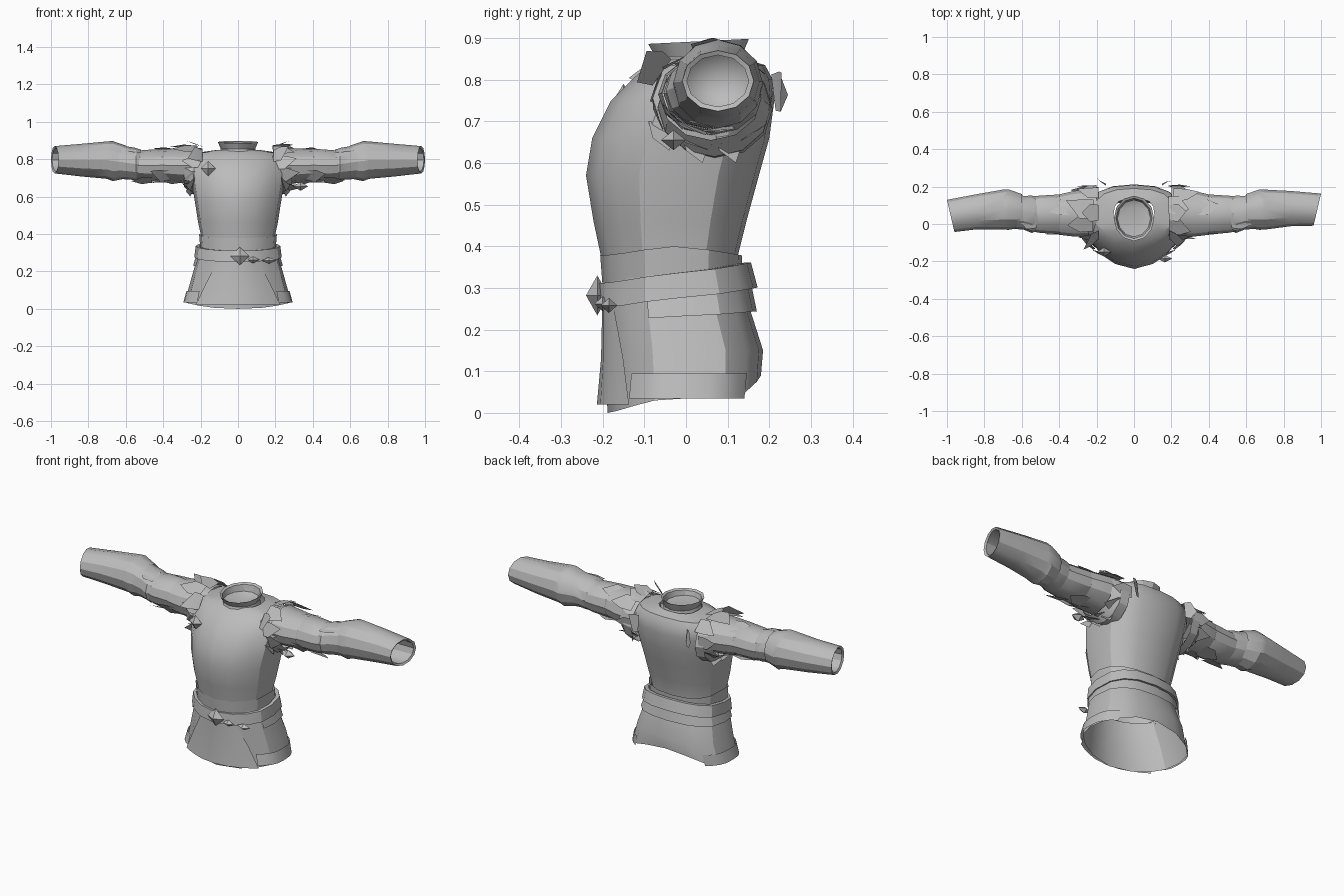
import bpy, bmesh, random
from math import sin, cos, pi
from mathutils import Vector

random.seed(4)
old = bpy.data.objects.get("Cube")
if old:
    bpy.data.objects.remove(old, do_unlink=True)

grey = bpy.data.materials.new("steel grey")
grey.use_nodes = True
COLOUR = (0.5, 0.5, 0.5, 1)
grey.diffuse_color = COLOUR
grey.node_tree.nodes["Principled BSDF"].inputs["Base Color"].default_value = COLOUR


def finish(name, bm, angle=0.5):
    bmesh.ops.recalc_face_normals(bm, faces=bm.faces)
    mesh = bpy.data.meshes.new(name)
    bm.to_mesh(mesh)
    bm.free()
    mesh.materials.append(grey)
    ob = bpy.data.objects.new(name, mesh)
    bpy.context.collection.objects.link(ob)
    bpy.ops.object.select_all(action='DESELECT')
    ob.select_set(True)
    bpy.context.view_layer.objects.active = ob
    bpy.ops.object.shade_smooth_by_angle(angle=angle)


def loft(name, rings, closed=True, cap=None):
    """Skin a list of rings; cap is an optional apex closing the last ring."""
    bm = bmesh.new()
    vs = [[bm.verts.new(p) for p in r] for r in rings]
    n = len(vs[0])
    for a, b in zip(vs, vs[1:]):
        for i in range(n if closed else n - 1):
            j = (i + 1) % n
            bm.faces.new((a[i], a[j], b[j], b[i]))
    if cap:
        tip = bm.verts.new(cap)
        for i in range(n):
            bm.faces.new((vs[-1][i], vs[-1][(i + 1) % n], tip))
    finish(name, bm)


def body_ring(z, hw, front, back, start=0.0, end=1.0, n=16):
    """Cross-section with a ridged front; z may depend on s (-1 front, 1 back)."""
    closed = end - start >= 1
    mid = front + (back - front) * 0.52
    pts = []
    for i in range(n if closed else n + 1):
        a = 2 * pi * (start + (end - start) * i / n)
        c, s = cos(a), sin(a)
        x = hw * abs(c) ** 0.85 * (1 if c > 0 else -1)
        if s < 0:
            y = mid + (front - mid) * (0.84 * abs(s) ** 0.75 + 0.16 * s ** 8)
        else:
            y = mid + (back - mid) * abs(s) ** 0.7
        pts.append((x, y, z(s) if callable(z) else z))
    return pts


# Breastplate and back
TORSO = [(0.27, 0.19, -0.19, 0.12), (0.38, 0.195, -0.205, 0.125),
         (0.46, 0.213, -0.222, 0.145), (0.57, 0.23, -0.24, 0.175),
         (0.66, 0.245, -0.225, 0.2), (0.75, 0.255, -0.18, 0.212),
         (0.80, 0.25, -0.13, 0.208), (0.835, 0.215, -0.09, 0.19),
         (0.85, 0.11, -0.06, 0.14)]
loft("breastplate", [body_ring(*r) for r in TORSO])


# Neck collar with a sunken lining
def neck_ring(z, r, tilt=0.0):
    return [(r * cos(2 * pi * i / 12), 0.03 + 1.12 * r * sin(2 * pi * i / 12),
             z + tilt * sin(2 * pi * i / 12)) for i in range(12)]

loft("collar", [neck_ring(0.825, 0.1), neck_ring(0.855, 0.092),
                neck_ring(0.892, 0.108, 0.006), neck_ring(0.885, 0.096, 0.006),
                neck_ring(0.855, 0.088)], cap=(0, 0.09, 0.835))

# Waistband and flared skirt with a raised back hem
loft("waistband", [body_ring(0.30, 0.2, -0.2, 0.13),
                   body_ring(lambda s: 0.4 - 0.022 * abs(s), 0.208, -0.206, 0.135)])


def hem(s):
    return 0.035 - 0.035 * s * s if s < 0 else 0.035 + 0.055 * s ** 4

loft("skirt", [body_ring(0.34, 0.2, -0.2, 0.13), body_ring(0.26, 0.222, -0.2, 0.15),
               body_ring(0.15, 0.253, -0.198, 0.185), body_ring(hem, 0.285, -0.188, 0.18)])

# Overlapping hem plates and a flared front panel
for name, a0, a1 in (("left_hem_plate", -0.125, 0.125), ("right_hem_plate", 0.375, 0.625)):
    loft(name, [body_ring(0.095, 0.276, -0.2, 0.186, a0, a1, 8),
                body_ring(0.035, 0.292, -0.205, 0.18, a0, a1, 8)], closed=False)
loft("front_panel", [body_ring(0.26, 0.221, -0.201, 0.14, 0.68, 0.82, 8),
                     body_ring(0.13, 0.256, -0.204, 0.15, 0.64, 0.86, 8),
                     body_ring(0.02, 0.282, -0.214, 0.16, 0.61, 0.89, 8)], closed=False)

# Sloping belt, plus a second strap round the back
loft("belt", [body_ring(lambda s: z + 0.025 * s, hw, f, b) for z, hw, f, b in
              ((0.28, 0.218, -0.206, 0.155), (0.276, 0.234, -0.218, 0.172),
               (0.336, 0.226, -0.212, 0.156), (0.336, 0.208, -0.2, 0.14))])
loft("rear_strap", [body_ring(lambda s: z + 0.012 * s, hw, -0.206, b, -0.0625, 0.5625, 10)
                    for z, hw, b in ((0.232, 0.24, 0.17), (0.29, 0.222, 0.158))],
     closed=False)


# Faceted diamond studs
def diamond(name, centre, w, h, d):
    bm = bmesh.new()
    c = Vector(centre)
    rim = [bm.verts.new(c + Vector(o)) for o in
           ((w, 0, 0), (0, 0, h), (-w, 0, 0), (0, 0, -h))]
    for tip in (bm.verts.new(c + Vector((0, -d, 0))), bm.verts.new(c + Vector((0, d, 0)))):
        for i in range(4):
            bm.faces.new((rim[i], rim[(i + 1) % 4], tip))
    finish(name, bm, 0.1)

diamond("belt_buckle", (0.01, -0.213, 0.282), 0.052, 0.048, 0.027)
diamond("buckle_side_stud", (0.08, -0.2, 0.262), 0.035, 0.018, 0.02)
diamond("belt_end_stud", (0.165, -0.185, 0.258), 0.04, 0.018, 0.02)
diamond("chest_stud", (-0.16, -0.15, 0.75), 0.04, 0.04, 0.025)

# Sleeve sections: x, y centre, z centre, y radius, z radius
SLEEVE = {
    "armhole_trim": [(0.2, 0.07, 0.73, 0.138, 0.12), (0.25, 0.068, 0.735, 0.136, 0.12),
                     (0.29, 0.06, 0.755, 0.12, 0.1)],
    "shoulder_sleeve": [(0.24, 0.06, 0.765, 0.125, 0.098), (0.32, 0.055, 0.765, 0.122, 0.092),
                        (0.4, 0.05, 0.768, 0.108, 0.086)],
    "upper_sleeve": [(0.38, 0.052, 0.768, 0.095, 0.08), (0.4, 0.052, 0.768, 0.106, 0.088),
                     (0.5, 0.052, 0.766, 0.1, 0.083), (0.57, 0.055, 0.768, 0.09, 0.075)],
    "elbow_cuff": [(0.5, 0.052, 0.77, 0.08, 0.07), (0.545, 0.052, 0.774, 0.1, 0.086),
                   (0.59, 0.06, 0.78, 0.09, 0.088), (0.66, 0.075, 0.79, 0.1, 0.095)],
    "forearm": [(0.6, 0.07, 0.785, 0.09, 0.088), (0.67, 0.077, 0.79, 0.108, 0.107),
                (0.7, 0.077, 0.795, 0.107, 0.1), (0.84, 0.074, 0.795, 0.094, 0.087),
                (0.98, 0.06, 0.797, 0.086, 0.073), (0.974, 0.06, 0.797, 0.074, 0.062),
                (0.87, 0.066, 0.795, 0.078, 0.068)],
}


def arm_ring(side, x, cy, cz, ry, rz, n=12):
    slant = 0.02 if x > 0.95 else 0.0
    cy += side * 0.06 * max(0, x - 0.7)     # each forearm swings a little
    return [(side * (x + slant * cos(t)), cy + ry * cos(t), cz + rz * sin(t))
            for t in (2 * pi * i / n for i in range(n))]


def flap(bm, side, x0, x1, r0, r1, angle, spread, cy=0.065, cz=0.757):
    """Bent torn plate lying round the arm, ending in a point."""
    def at(x, r, a):
        return bm.verts.new((side * x, cy + r * cos(a), cz + 0.82 * r * sin(a)))
    a, b = at(x0, r0, angle - spread), at(x0, r0, angle + spread)
    m = (x0 + x1) / 2
    c, d = at(m, (r0 + r1) / 2 + 0.008, angle + spread), at(m, (r0 + r1) / 2, angle - spread)
    tip = at(x1, r1, angle + spread * random.uniform(-0.9, 0.9))
    bm.faces.new((a, b, c, d))
    bm.faces.new((d, c, tip))


for label, side in (("left", 1), ("right", -1)):
    for part, rows in SLEEVE.items():
        cap = (side * 0.8, 0.07, 0.79) if part == "forearm" else None
        loft(f"{label}_{part}", [arm_ring(side, *r) for r in rows], cap=cap)

    # Ragged shoulder plates, pointing outward
    bm = bmesh.new()
    for i in range(9):
        a = 2 * pi * i / 9 + random.uniform(-0.15, 0.15)
        x0 = random.uniform(0.18, 0.22)
        flap(bm, side, x0, x0 + random.uniform(0.1, 0.15), 0.143,
             random.uniform(0.135, 0.15), a, random.uniform(0.26, 0.36))
    # Longer plates standing off the back, front and top
    flap(bm, side, 0.15, 0.2, 0.155, 0.18, 0.1, 0.35)
    flap(bm, side, 0.19, 0.27, 0.15, 0.21, 2.6, 0.3)
    flap(bm, side, 0.19, 0.28, 0.14, 0.175, 1.6, 0.3)
    finish(f"{label}_shoulder_plates", bm, 0.3)

    # Scraps lying along the underside and front of the upper sleeve
    bm = bmesh.new()
    for x, a in ((0.3, -1.9), (0.37, -1.4), (0.36, -2.5), (0.46, -2.0),
                 (0.52, 1.9), (0.34, 1.2)):
        flap(bm, side, x, x + 0.11, 0.11, 0.114, a, 0.4, cy=0.052, cz=0.765)
    finish(f"{label}_sleeve_scraps", bm, 0.3)

    # Torn tabs below the armpit
    bm = bmesh.new()
    for y, z in ((-0.06, 0.63), (0.02, 0.6), (0.1, 0.6)):
        pts = [(0.23, y - 0.03, z + 0.07), (0.23, y + 0.04, z + 0.06),
               (0.255, y + 0.02, z), (0.28, y - 0.02, z + 0.03)]
        bm.faces.new([bm.verts.new((side * p[0], p[1], p[2])) for p in pts])
    finish(f"{label}_armpit_tabs", bm, 0.3)

# Loose shard under the left arm
diamond("loose_shard", (0.335, -0.03, 0.655), 0.04, 0.024, 0.03)
